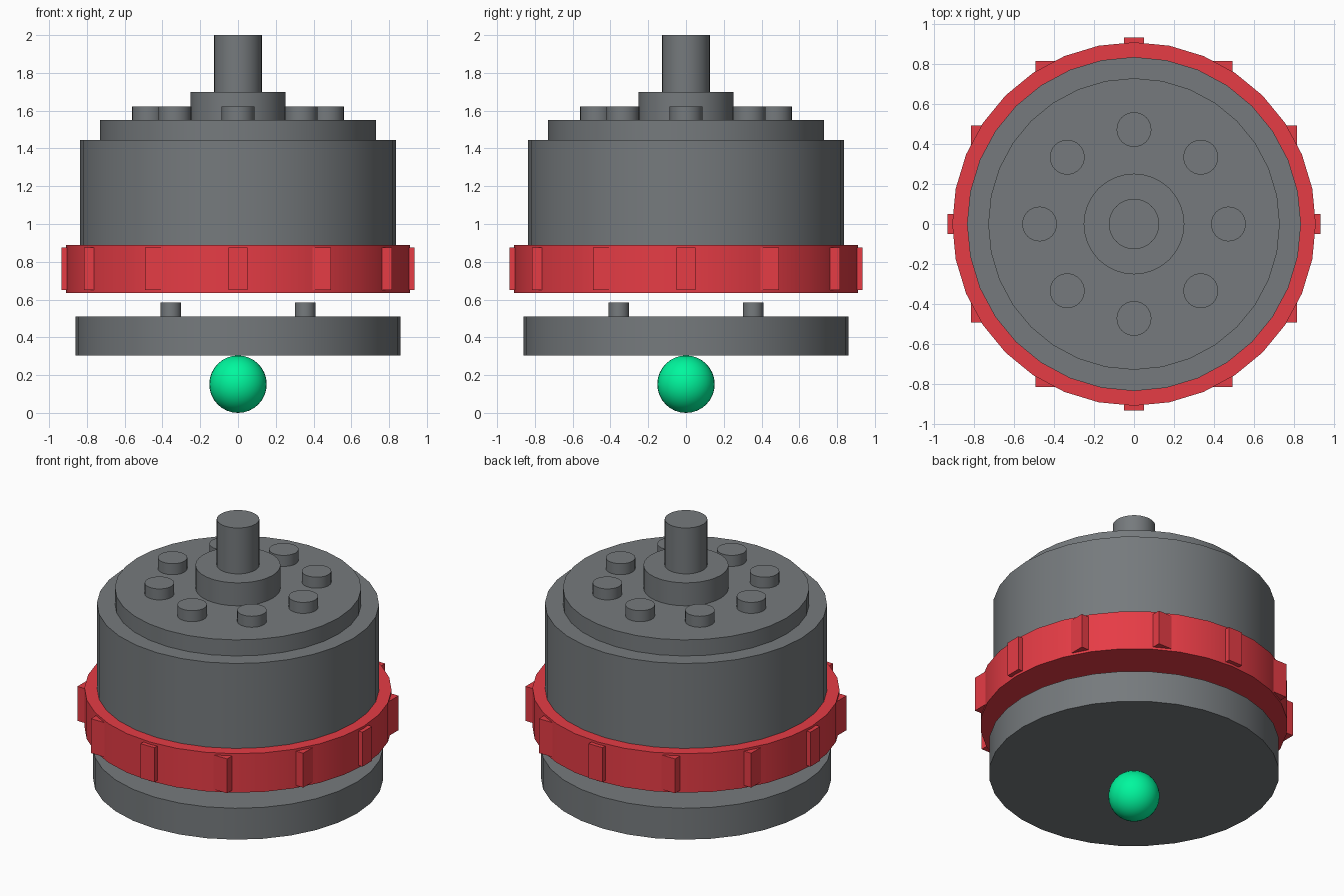
import bpy
import math

if "Cube" in bpy.data.objects:
    bpy.data.objects.remove(bpy.data.objects["Cube"])

SIDES = 32


def material(name, rgb):
    m = bpy.data.materials.new(name)
    m.diffuse_color = (*rgb, 1)
    return m


red = material("red", (0.79, 0.045, 0.06))
green = material("green", (0.0, 0.93, 0.34))
dark = material("dark_grey", (0.105, 0.115, 0.12))
dark.diffuse_color = (0.18, 0.195, 0.205, 1)


def cylinder(name, r, z0, z1, x=0, y=0, mat=dark):
    bpy.ops.mesh.primitive_cylinder_add(
        vertices=SIDES, radius=r, depth=z1 - z0, location=(x, y, (z0 + z1) / 2))
    ob = bpy.context.object
    ob.name = name
    ob.data.materials.append(mat)
    bpy.ops.object.shade_smooth_by_angle(angle=math.radians(30))
    return ob


def circle_points(count, radius, start=0.0):
    for i in range(count):
        a = start + math.tau * i / count
        yield i + 1, radius * math.cos(a), radius * math.sin(a)


# Ball at the bottom
bpy.ops.mesh.primitive_uv_sphere_add(segments=32, ring_count=16, radius=0.152,
                                     location=(0, 0, 0.152))
ball = bpy.context.object
ball.name = "ball"
ball.data.materials.append(green)
bpy.ops.object.shade_smooth()

# Loose lower plate with four locating pins
cylinder("lower_plate", 0.86, 0.305, 0.51)
for i, x, y in circle_points(4, 0.503, math.pi / 4):
    cylinder(f"locating_pin_{i}", 0.054, 0.505, 0.585, x, y)

# Solid red grip ring with twelve axis-aligned square lugs
cylinder("grip_ring", 0.91, 0.635, 0.89, mat=red)
for i, x, y in circle_points(12, 0.885):
    bpy.ops.mesh.primitive_cube_add(size=1, location=(x, y, 0.763))
    lug = bpy.context.object
    lug.name = f"grip_lug_{i}"
    lug.scale = (0.1, 0.1, 0.225)
    lug.data.materials.append(red)

# Main housing, cover, hub and shaft
cylinder("housing", 0.836, 0.88, 1.445)
cylinder("cover", 0.73, 1.44, 1.55)
cylinder("hub", 0.252, 1.54, 1.70)
cylinder("shaft", 0.126, 1.69, 2.0)

# Ring of bolts on the cover
for i, x, y in circle_points(8, 0.473):
    cylinder(f"bolt_{i}", 0.087, 1.54, 1.622, x, y)

for m in bpy.data.materials:
    if m.users and not m.is_grease_pencil:
        m.use_nodes = True
        m.node_tree.nodes["Principled BSDF"].inputs["Base Color"].default_value = m.diffuse_color
